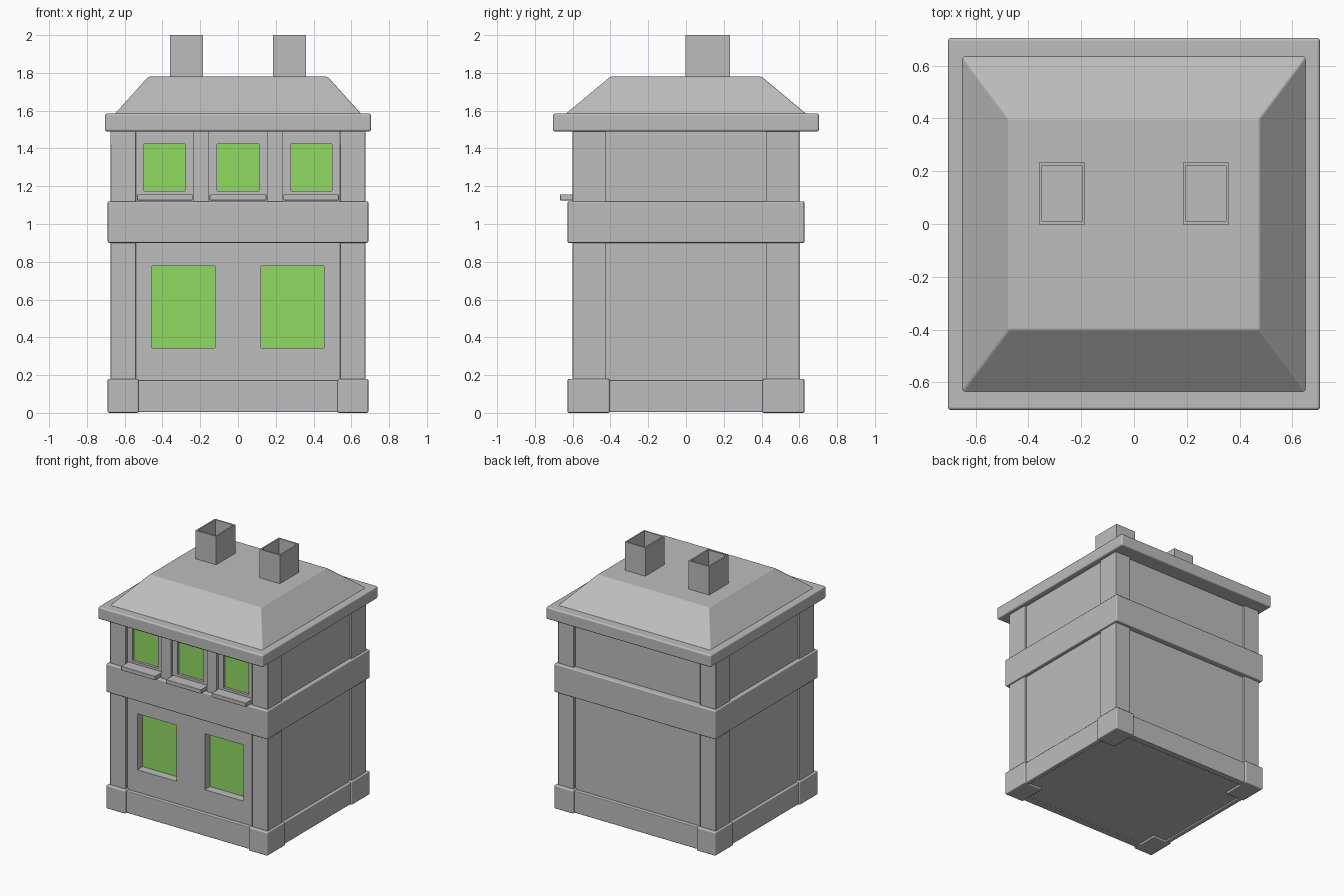
import bpy, bmesh, math

cube = bpy.data.objects.get("Cube")
if cube:
    bpy.data.objects.remove(cube, do_unlink=True)


def material(name, rgb):
    m = bpy.data.materials.new(name)
    m.use_nodes = True
    m.diffuse_color = (*rgb, 1)
    m.node_tree.nodes["Principled BSDF"].inputs["Base Color"].default_value = (*rgb, 1)
    return m


STONE = material("grey stone", (0.51, 0.51, 0.51))
GLASS = material("green glass", (0.28, 0.70, 0.12))


def finish(name, bm, mat=STONE, bevel=0.0):
    bmesh.ops.recalc_face_normals(bm, faces=bm.faces)
    mesh = bpy.data.meshes.new(name)
    bm.to_mesh(mesh)
    bm.free()
    mesh.materials.append(mat)
    ob = bpy.data.objects.new(name, mesh)
    bpy.context.collection.objects.link(ob)
    if bevel:
        mod = ob.modifiers.new("soft edges", 'BEVEL')
        mod.width = bevel
        mod.segments = 2
        mod.harden_normals = True
        bpy.ops.object.select_all(action='DESELECT')
        ob.select_set(True)
        bpy.context.view_layer.objects.active = ob
        bpy.ops.object.shade_smooth_by_angle(angle=math.radians(35))
    return ob


def box(name, x, y, z, mat=STONE, bevel=0.0):
    """Box spanning the (low, high) range on each axis."""
    bm = bmesh.new()
    bmesh.ops.create_cube(bm, size=1)
    for v in bm.verts:
        v.co = [r[0] if c < 0 else r[1] for c, r in zip(v.co, (x, y, z))]
    return finish(name, bm, mat, bevel)


def span(side, low, high):
    """Range mirrored to the given side of the axis."""
    return tuple(sorted((side * low, side * high)))


def holed_panel(name, xs, zs, front, back):
    """Front panel; every odd cell of the grid in both directions is open."""
    bm = bmesh.new()
    grid = [[bm.verts.new((x, front, z)) for z in zs] for x in xs]
    for i in range(len(xs) - 1):
        for j in range(len(zs) - 1):
            if not (i % 2 and j % 2):
                bm.faces.new((grid[i][j], grid[i + 1][j],
                              grid[i + 1][j + 1], grid[i][j + 1]))
    new = bmesh.ops.extrude_face_region(bm, geom=bm.faces[:])
    for v in new["geom"]:
        if isinstance(v, bmesh.types.BMVert):
            v.co.y = back
    return finish(name, bm)


# Wall core
box("wall_core", (-0.66, 0.66), (-0.51, 0.58), (0.012, 1.5))

# Front walls with window openings, and their glass
lower_x = [-0.6, -0.455, -0.122, 0.122, 0.455, 0.6]
upper_x = [-0.6, -0.497, -0.28, -0.111, 0.111, 0.28, 0.497, 0.6]
lower_z = [0.012, 0.344, 0.778, 0.95]
upper_z = [1.05, 1.175, 1.423, 1.5]
for label, xs, zs, glass_y in (("lower", lower_x, lower_z, -0.515),
                               ("upper", upper_x, upper_z, -0.56)):
    holed_panel(label + "_front_wall", xs, zs, -0.58, -0.505)
    for i in range(1, len(xs) - 1, 2):
        box(label + "_window_glass", (xs[i], xs[i + 1]),
            (glass_y, glass_y + 0.008), (zs[1], zs[2]), GLASS)

# Corner pillars on base blocks
for sx in (-1, 1):
    for sy in (-1, 1):
        box("corner_pillar", span(sx, 0.54, 0.675), span(sy, 0.423, 0.6),
            (0.1, 1.5), bevel=0.004)
        box("corner_base", span(sx, 0.527, 0.69), span(sy, 0.405, 0.627),
            (0, 0.18), bevel=0.008)

# Skirting between the base blocks
for s in (-1, 1):
    box("front_back_skirting", (-0.54, 0.54), span(s, 0.56, 0.612),
        (0.004, 0.172), bevel=0.006)
    box("side_skirting", span(s, 0.64, 0.68), (-0.42, 0.42),
        (0.004, 0.172), bevel=0.006)

# Floor band
box("floor_band", (-0.69, 0.69), (-0.627, 0.627), (0.9, 1.12), bevel=0.008)

# Upper window posts and sills
for s in (-1, 1):
    box("window_post", span(s, 0.153, 0.238), (-0.6, -0.55), (1.1, 1.5))
for low, high in ((-0.534, -0.24), (-0.15, 0.15), (0.24, 0.534)):
    box("window_sill", (low, high), (-0.667, -0.57), (1.125, 1.157), bevel=0.004)

# Roof: eave slab and truncated hip
box("roof_eave", (-0.705, 0.705), (-0.705, 0.705), (1.49, 1.585), bevel=0.012)
bm = bmesh.new()
bmesh.ops.create_cube(bm, size=1)
for v in bm.verts:
    sx, sy = (1 if v.co.x > 0 else -1), (1 if v.co.y > 0 else -1)
    v.co = (sx * 0.475, sy * 0.4, 1.78) if v.co.z > 0 else (sx * 0.655, sy * 0.64, 1.58)
finish("hip_roof", bm, bevel=0.008)

# Hollow chimneys
for s in (-1, 1):
    bm = bmesh.new()
    bmesh.ops.create_cube(bm, size=1)
    for v in bm.verts:
        v.co = (s * 0.273 + v.co.x * 0.175, 0.115 + v.co.y * 0.235,
                2.0 if v.co.z > 0 else 1.74)
    bm.faces.ensure_lookup_table()
    top = max(bm.faces, key=lambda f: f.calc_center_median().z)
    bmesh.ops.inset_region(bm, faces=[top], thickness=0.016)
    well = bmesh.ops.extrude_discrete_faces(bm, faces=[top])["faces"][0]
    for v in well.verts:
        v.co.z = 1.79
    finish("chimney", bm)
